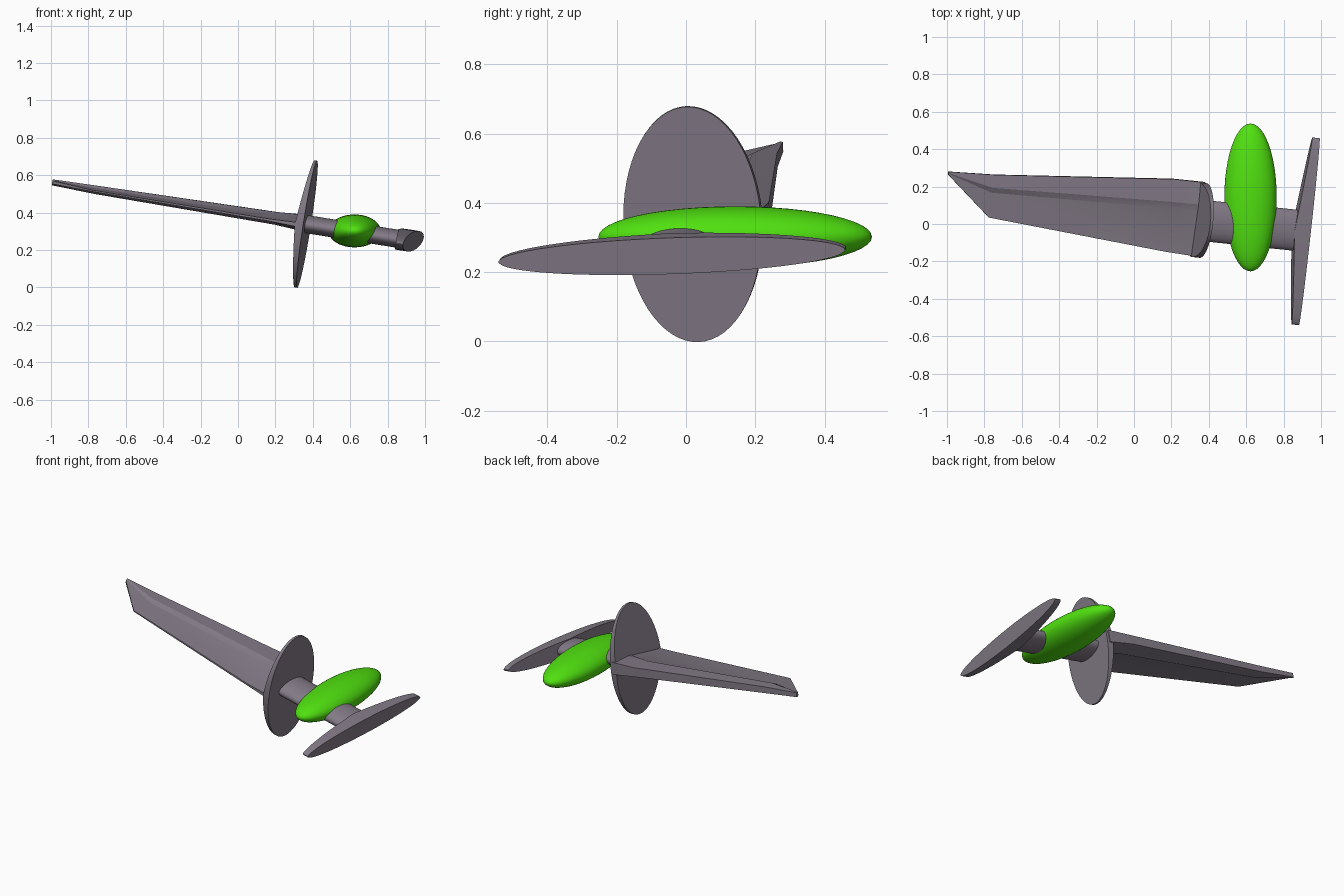
import bpy, bmesh, math
from mathutils import Vector

if "Cube" in bpy.data.objects:
    bpy.data.objects.remove(bpy.data.objects["Cube"])

# Local frame of the sword: A along the grip, V across the width, W through the flat
V = Vector((0.11, 0.993, 0.035)).normalized()
W = Vector((0.153, -0.045, 0.985))
W = (W - V * W.dot(V)).normalized()
A = V.cross(W)
O = Vector((0.355, 0.02, 0.34))


def material(name, colour):
    m = bpy.data.materials.new(name)
    m.diffuse_color = (*colour, 1)
    m.use_nodes = True
    m.node_tree.nodes["Principled BSDF"].inputs["Base Color"].default_value = m.diffuse_color
    return m


grey = material("steel grey", (0.225, 0.195, 0.24))
green = material("bright green", (0.08, 0.75, 0.005))


def finish(name, bm, mat, angle=30):
    bmesh.ops.remove_doubles(bm, verts=bm.verts, dist=0.0005)
    bmesh.ops.recalc_face_normals(bm, faces=bm.faces)
    me = bpy.data.meshes.new(name)
    bm.to_mesh(me)
    bm.free()
    ob = bpy.data.objects.new(name, me)
    bpy.context.collection.objects.link(ob)
    me.materials.append(mat)
    bpy.ops.object.select_all(action='DESELECT')
    ob.select_set(True)
    bpy.context.view_layer.objects.active = ob
    bpy.ops.object.shade_smooth_by_angle(angle=math.radians(angle))
    return ob


def loft(name, sections, angle=30):
    """Skin closed sections given as (s, p, q) in the sword frame."""
    bm = bmesh.new()
    rings = [[bm.verts.new(O + A * s + V * p + W * q) for s, p, q in sec]
             for sec in sections]
    n = len(rings[0])
    for r0, r1 in zip(rings, rings[1:]):
        for i in range(n):
            j = (i + 1) % n
            bm.faces.new((r0[i], r0[j], r1[j], r1[i]))
    bm.faces.new(rings[0])
    bm.faces.new(rings[-1])
    return finish(name, bm, grey, angle)


def tapered_ellipse(name, along_v, length, height, outer, inner_mid, inner_end):
    """Elliptical plate, flat outside, its inner side tapering to both ends."""
    secs = []
    n = 32
    for i in range(n + 1):
        t = math.pi * i / n
        u, h = -math.cos(t), max(height * math.sin(t), 0.002)
        s0 = inner_mid + (inner_end - inner_mid) * abs(u)
        sec = []
        for s, k in ((s0, -h), (s0, h), (outer, h), (outer, -h)):
            sec.append((s, u * length, k) if along_v else (s, k, u * length))
        secs.append(sec)
    return loft(name, secs)


# Guard disc and pommel bar
tapered_ellipse("guard", False, 0.344, 0.2, 0.015, -0.03, 0.001)
tapered_ellipse("pommel", True, 0.503, 0.053, 0.593, 0.505, 0.553)

# Oval grip
grip = []
for s in (0.0, 0.55):
    grip.append([(s, 0.11 * math.cos(a), 0.048 * math.sin(a))
                 for a in (2 * math.pi * i / 40 for i in range(40))])
loft("grip", grip, 40)

# Single-edged blade with a raised spine: s, four widths, three half thicknesses
blade = []
for s, pe, pb, pr, ps, qe, qb, qr in (
        (0.0, -0.195, 0.05, 0.085, 0.205, 0.012, 0.044, 0.046),
        (-0.17, -0.187, 0.048, 0.083, 0.205, 0.006, 0.016, 0.034),
        (-1.14, -0.104, 0.030, 0.057, 0.127, 0.004, 0.010, 0.023),
        (-1.385, 0.102, 0.107, 0.111, 0.118, 0.008, 0.012, 0.016)):
    top = [(s, pe, qe), (s, pb, qb), (s, pr, qr), (s, ps, qr * 0.85)]
    blade.append(top + [(a, b, -c) for a, b, c in reversed(top)])
loft("blade", blade, 15)

# Green ellipsoid on the grip
bm = bmesh.new()
bmesh.ops.create_uvsphere(bm, u_segments=40, v_segments=24, radius=1)
for v in bm.verts:
    x, y, z = v.co
    v.co = (0.623 + 0.14 * x, 0.142 + 0.395 * z, 0.302 + 0.088 * y)
finish("green_orb", bm, green, 60)
